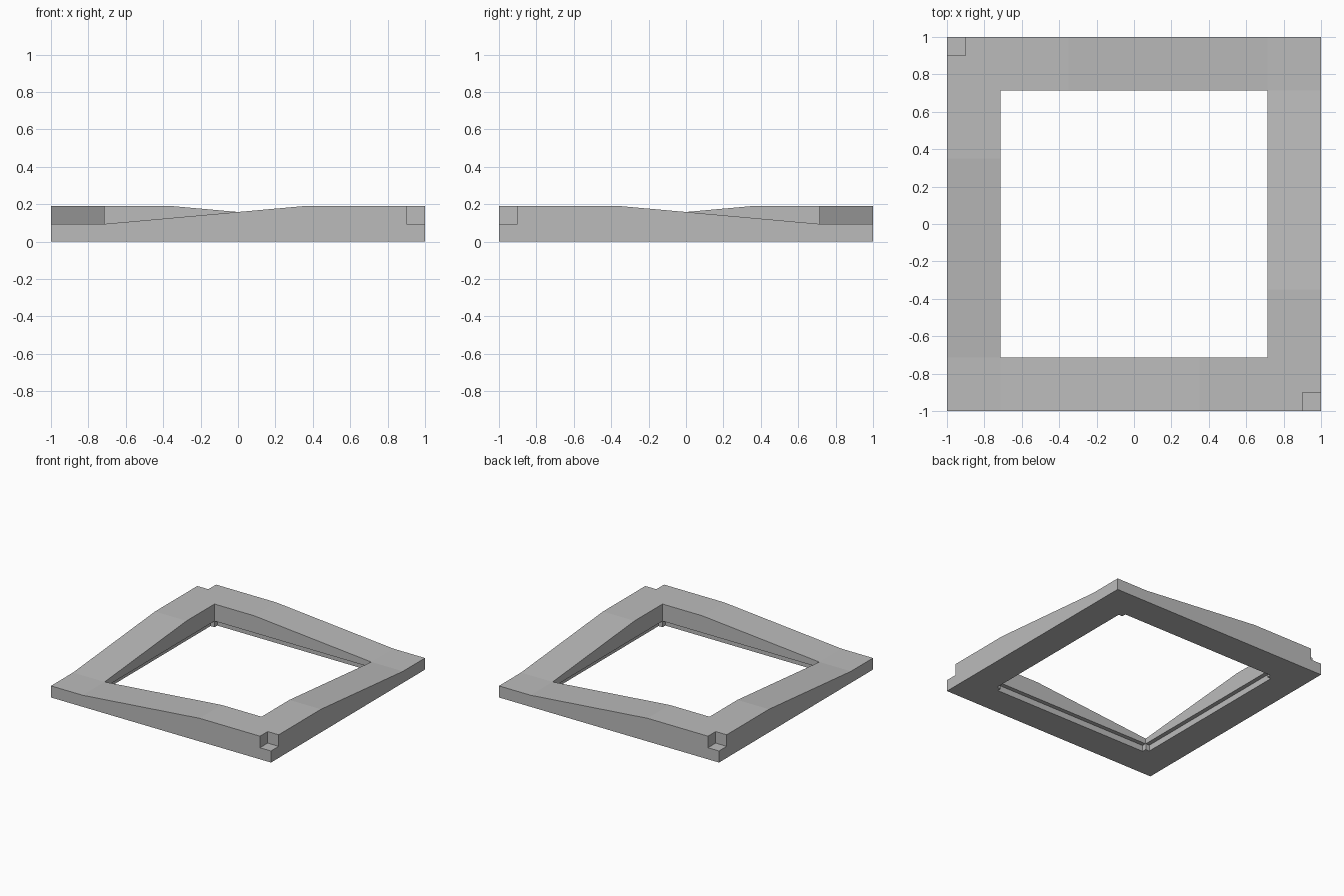
import bpy
import bmesh

cube = bpy.data.objects.get("Cube")
if cube:
    bpy.data.objects.remove(cube, do_unlink=True)

INNER, KINK = 0.713, 0.35
LOW, HIGH = 0.095, 0.19

grey = bpy.data.materials.new("plain grey")
grey.use_nodes = True
grey.diffuse_color = (0.5, 0.5, 0.5, 1)
grey.node_tree.nodes["Principled BSDF"].inputs["Base Color"].default_value = (0.5, 0.5, 0.5, 1)


def rail_height(t):
    """Rail top: flat and low, then a straight ramp, then flat and high."""
    f = (t + INNER) / (KINK + INNER)
    return LOW + (HIGH - LOW) * min(max(f, 0), 1)


def top_height(x, y):
    if abs(y) > INNER - 0.001:
        return rail_height(x if y < 0 else -x)
    return rail_height(y if x < 0 else -y)


def add_object(name, bm):
    mesh = bpy.data.meshes.new(name)
    bm.to_mesh(mesh)
    bm.free()
    mesh.materials.append(grey)
    obj = bpy.data.objects.new(name, mesh)
    bpy.context.collection.objects.link(obj)
    return obj


def box(name, lo, hi):
    bm = bmesh.new()
    bmesh.ops.create_cube(bm, size=1)
    for v in bm.verts:
        v.co = [a if c < 0 else b for c, a, b in zip(v.co, lo, hi)]
    return add_object(name, bm)


# Frame: ring of plan cells, raised to the sloping rail tops
lines = [-1, -INNER, -KINK, KINK, INNER, 1]
bm = bmesh.new()
plan = {(x, y): bm.verts.new((x, y, 0)) for x in lines for y in lines
        if max(abs(x), abs(y)) >= INNER}
for x0, x1 in zip(lines, lines[1:]):
    for y0, y1 in zip(lines, lines[1:]):
        if max(abs(x0 + x1), abs(y0 + y1)) > 2 * INNER:
            bm.faces.new([plan[p] for p in ((x0, y0), (x1, y0), (x1, y1), (x0, y1))])
raised = bmesh.ops.extrude_face_region(bm, geom=bm.faces[:], use_keep_orig=True)
for v in raised["geom"]:
    if isinstance(v, bmesh.types.BMVert):
        v.co.z = top_height(v.co.x, v.co.y)
bmesh.ops.recalc_face_normals(bm, faces=bm.faces[:])
frame = add_object("frame", bm)

# Cutters: rebate under each inner edge, and a notch in each high corner
W, L = INNER + 0.035, INNER - 0.001
cutters = [
    box("side_rebate_cutter", (-W, -L, -0.1), (W, L, 0.05)),
    box("end_rebate_cutter", (-L, -W, -0.1), (L, W, 0.05)),
    box("front_notch_cutter", (0.9, -1.1, LOW), (1.1, -0.9, 0.3)),
    box("back_notch_cutter", (-1.1, 0.9, LOW), (-0.9, 1.1, 0.3)),
]
for cutter in cutters:
    cutter.hide_render = True
    mod = frame.modifiers.new(cutter.name, "BOOLEAN")
    mod.operation = "DIFFERENCE"
    mod.solver = "EXACT"
    mod.object = cutter

# Apply the cuts and drop the cutters
bpy.context.view_layer.update()
graph = bpy.context.evaluated_depsgraph_get()
cut_mesh = bpy.data.meshes.new_from_object(frame.evaluated_get(graph))
frame.modifiers.clear()
frame.data = cut_mesh
for cutter in cutters:
    bpy.data.objects.remove(cutter, do_unlink=True)
